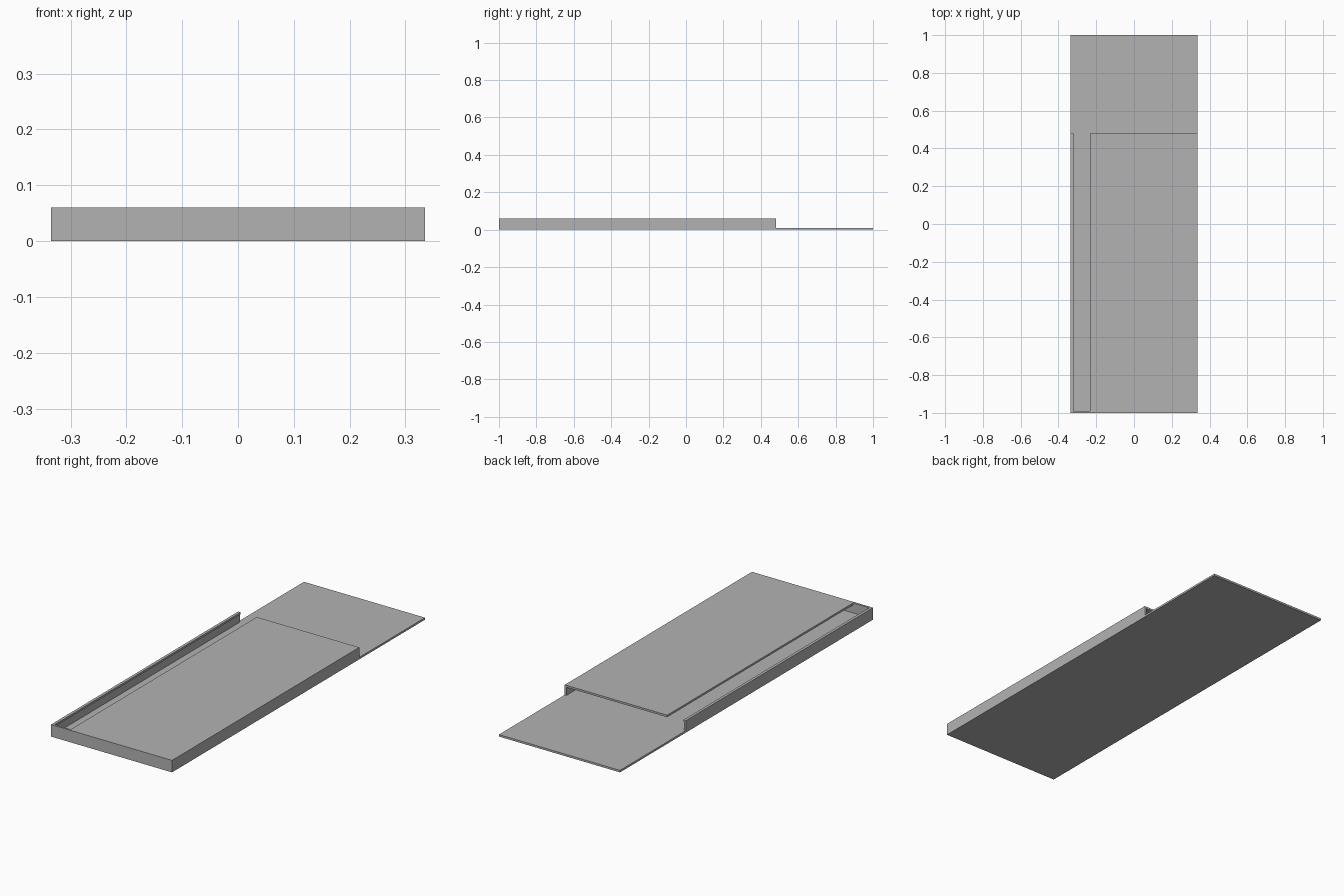
import bpy
import bmesh

cube = bpy.data.objects.get("Cube")
if cube:
    bpy.data.objects.remove(cube, do_unlink=True)

# Single plain grey for the whole tray
grey = bpy.data.materials.new("plain_grey")
grey.use_nodes = True
colour = (0.45, 0.45, 0.45, 1)
grey.diffuse_color = colour
grey.node_tree.nodes["Principled BSDF"].inputs["Base Color"].default_value = colour


def box(name, low, high):
    """Axis-aligned box between two corners."""
    bm = bmesh.new()
    bmesh.ops.create_cube(bm, size=1)
    for v in bm.verts:
        v.co = [h if c > 0 else l for c, l, h in zip(v.co, low, high)]
    mesh = bpy.data.meshes.new(name)
    bm.to_mesh(mesh)
    bm.free()
    mesh.materials.append(grey)
    obj = bpy.data.objects.new(name, mesh)
    bpy.context.collection.objects.link(obj)
    return obj


W = 0.335       # half width
T = 0.01        # sheet thickness
TOP = 0.06      # overall height
BACK = 0.48     # rear edge of the raised cover
SLOT = -0.232   # edge of the cover beside the open slot
LIP = 0.014     # width of the rim along the slot

# Full-length floor, extending behind the cover as a tab
box("base_plate", (-W, -1, 0), (W, 1, T))

# Walls closing the front and both long sides
box("front_wall", (-W, -1, T), (W, -1 + T, TOP))
box("left_wall", (W - T, -1 + T, T), (W, BACK, TOP - T))
box("right_wall", (-W, -1 + T, T), (-W + T, BACK, TOP - T))

# Cover over most of the width, and the narrow rim across the slot
box("cover", (SLOT, -1 + T, TOP - T), (W, BACK, TOP))
box("slot_rim", (-W, -1 + T, TOP - T), (-W + LIP, BACK, TOP))
